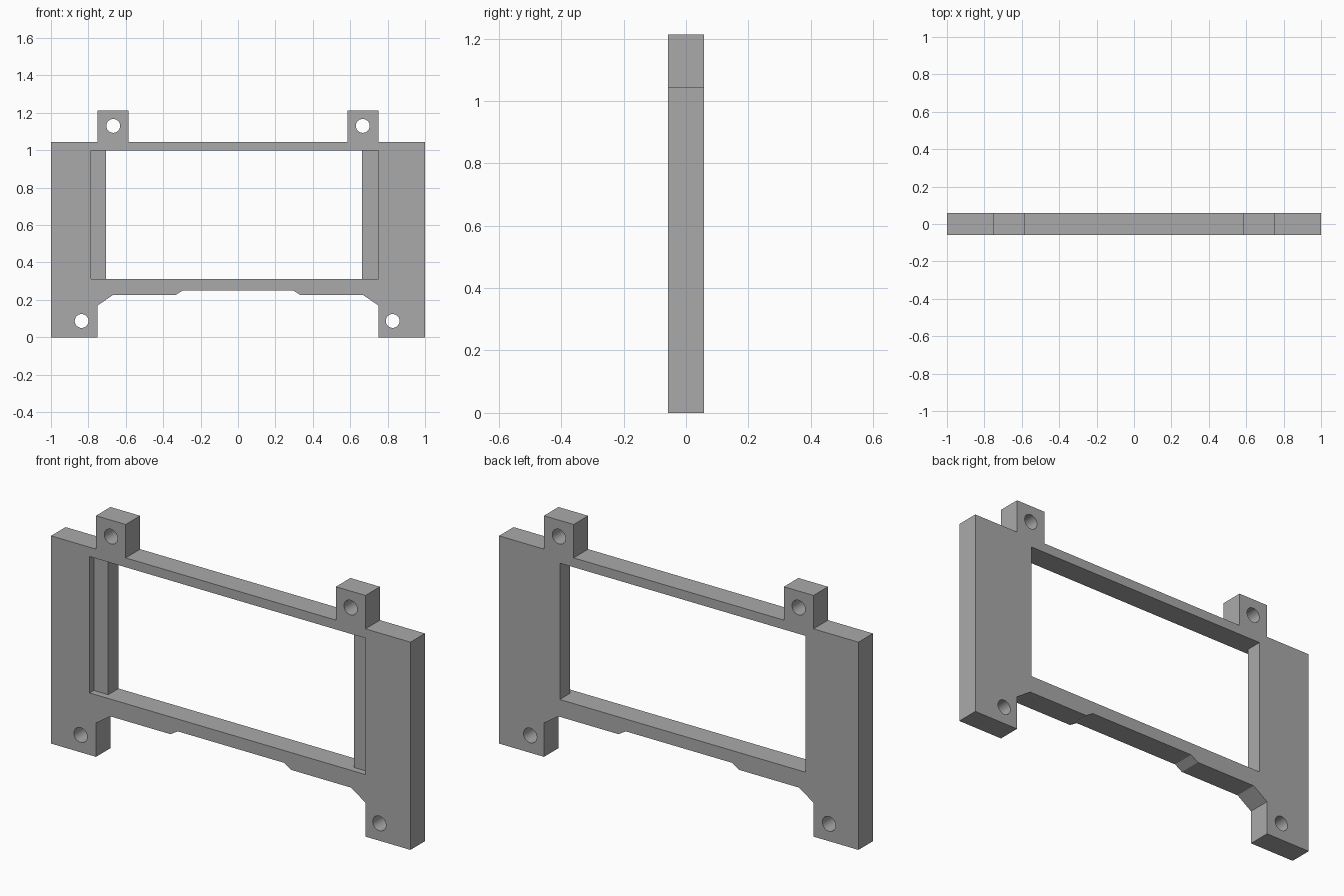
import bpy
import bmesh
from math import pi
from mathutils import Matrix

cube = bpy.data.objects.get("Cube")
if cube:
    bpy.data.objects.remove(cube, do_unlink=True)

HALF = 0.0575      # half the plate thickness
RECESS = 0.033     # depth of the front side rebates

grey = bpy.data.materials.new("grey_plastic")
grey.use_nodes = True
colour = (0.4, 0.4, 0.4, 1)
grey.diffuse_color = colour
grey.node_tree.nodes["Principled BSDF"].inputs["Base Color"].default_value = colour


def make_object(name, bm):
    bmesh.ops.recalc_face_normals(bm, faces=bm.faces)
    mesh = bpy.data.meshes.new(name)
    bm.to_mesh(mesh)
    bm.free()
    mesh.materials.append(grey)
    obj = bpy.data.objects.new(name, mesh)
    bpy.context.collection.objects.link(obj)
    return obj


def cut(target, cutter):
    """Subtract the cutter from the target, then remove it."""
    cutter.hide_render = True
    mod = target.modifiers.new("cut", "BOOLEAN")
    mod.operation = "DIFFERENCE"
    mod.solver = "EXACT"
    mod.object = cutter
    bpy.context.view_layer.objects.active = target
    bpy.ops.object.modifier_apply(modifier=mod.name)
    bpy.data.objects.remove(cutter, do_unlink=True)


def box(name, x, y, z):
    bm = bmesh.new()
    bmesh.ops.create_cube(bm, size=1)
    for v in bm.verts:
        v.co = [r[0] if c < 0 else r[1] for c, r in zip(v.co, (x, y, z))]
    return make_object(name, bm)


def pin(name, x, z):
    bm = bmesh.new()
    place = Matrix.Translation((x, 0, z)) @ Matrix.Rotation(pi / 2, 4, "X")
    bmesh.ops.create_cone(bm, cap_ends=True, segments=32, radius1=0.037,
                          radius2=0.037, depth=4 * HALF, matrix=place)
    return make_object(name, bm)


# Plate outline: right half from lower middle to upper middle, then mirrored
half = [(0.295, 0.25), (0.335, 0.225), (0.67, 0.225), (0.75, 0.17),
        (0.75, 0), (1, 0), (1, 1.045), (0.75, 1.045), (0.75, 1.213),
        (0.585, 1.213), (0.585, 1.045)]
outline = half + [(-x, z) for x, z in reversed(half)]
bm = bmesh.new()
face = bm.faces.new([bm.verts.new((x, -HALF, z)) for x, z in outline])
solid = bmesh.ops.extrude_face_region(bm, geom=[face])
verts = [g for g in solid["geom"] if isinstance(g, bmesh.types.BMVert)]
bmesh.ops.translate(bm, verts=verts, vec=(0, 2 * HALF, 0))
frame = make_object("mounting_frame", bm)

# Through window, and the wider rebate on the front
cut(frame, box("window_cutter", (-0.705, 0.662), (-0.2, 0.2), (0.312, 0.998)))
cut(frame, box("rebate_cutter", (-0.785, 0.75), (-0.2, RECESS - HALF), (0.312, 0.998)))

# Screw holes in the top tabs and the feet
for x, z in [(-0.667, 1.13), (0.667, 1.13), (-0.836, 0.087), (0.827, 0.087)]:
    cut(frame, pin("hole_cutter", x, z))

# Smooth the hole walls, keep the corners sharp
bpy.ops.object.select_all(action="DESELECT")
frame.select_set(True)
bpy.context.view_layer.objects.active = frame
bpy.ops.object.shade_smooth_by_angle(angle=pi / 6)
